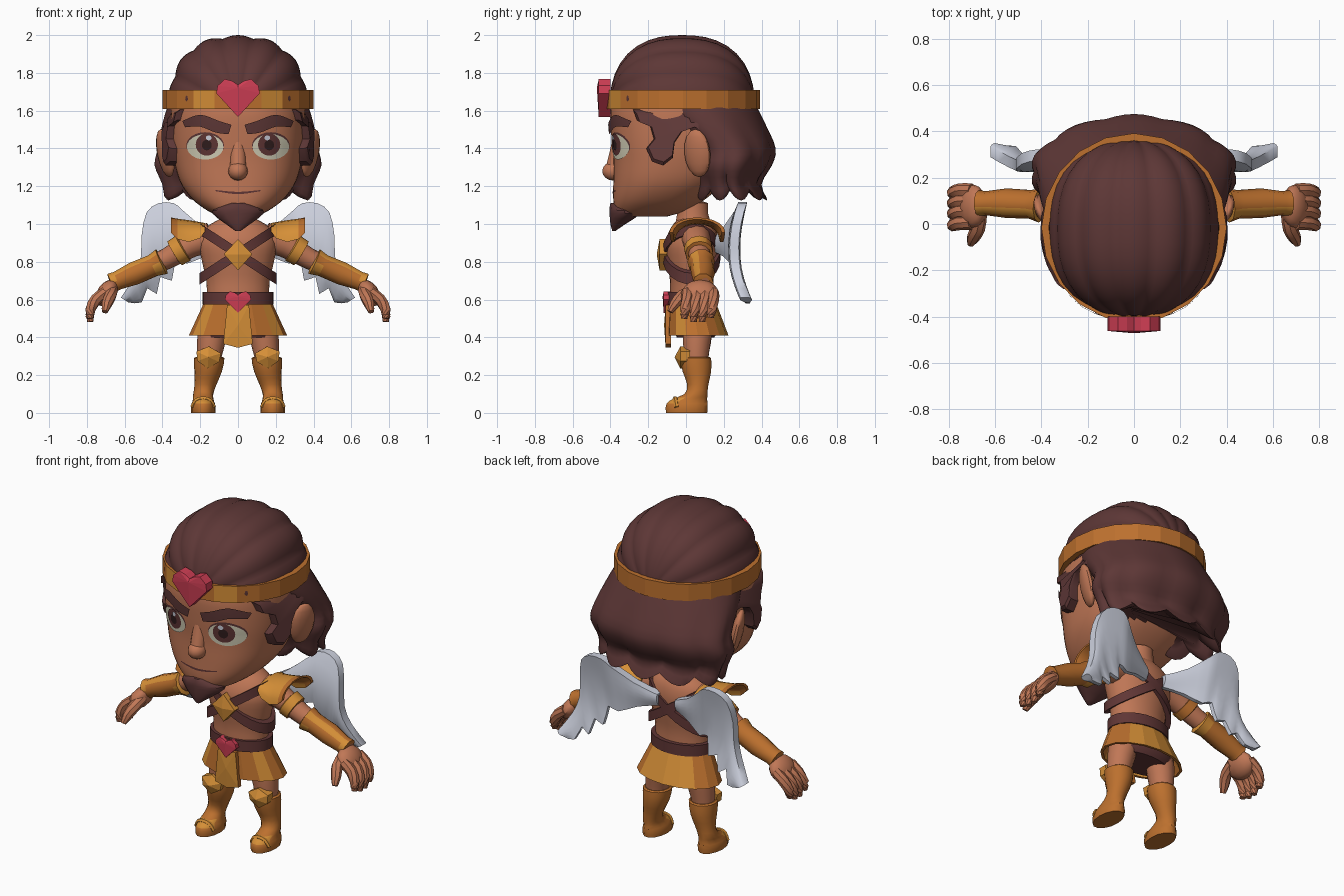
import bpy, bmesh, math
from math import sin, cos, pi, copysign
from mathutils import Vector, Euler
from mathutils.bvhtree import BVHTree

if "Cube" in bpy.data.objects:
    bpy.data.objects.remove(bpy.data.objects["Cube"])


def material(name, *rgb):
    lin = [((c / 255 + .055) / 1.055) ** 2.4 for c in rgb] + [1]
    m = bpy.data.materials.new(name)
    m.use_nodes = True
    m.diffuse_color = lin
    bsdf = m.node_tree.nodes["Principled BSDF"]
    bsdf.inputs["Base Color"].default_value = lin
    bsdf.inputs["Roughness"].default_value = .8
    return m


SKIN = material("skin", 192, 119, 86)
HAIR = material("dark hair", 93, 55, 54)
GOLD = material("light gold", 213, 143, 55)
BRONZE = material("deep gold", 188, 112, 46)
RED = material("heart red", 206, 62, 84)
LEATHER = material("leather", 96, 54, 53)
FEATHER = material("feather white", 205, 209, 222)
EYE = material("eye white", 210, 206, 182)
BLACK = material("pupil black", 48, 29, 29)


def make(name, rings, mats, mirror=False, cap=True, closed=True, flat=False, paint=None, angle=40):
    """Join successive rings of points into one mesh object; a one-point ring is a pole."""
    bm = bmesh.new()
    rows = [[bm.verts.new(p) for p in r] for r in rings]
    for a, b in zip(rows, rows[1:]):
        n = max(len(a), len(b))
        for i in range(n if closed else n - 1):
            j = (i + 1) % n
            if len(a) == 1:
                bm.faces.new((a[0], b[j], b[i]))
            elif len(b) == 1:
                bm.faces.new((a[i], a[j], b[0]))
            else:
                bm.faces.new((a[i], a[j], b[j], b[i]))
    if cap:
        for r in (rows[0], rows[-1]):
            if len(r) > 2:
                bm.faces.new(r)
    bmesh.ops.recalc_face_normals(bm, faces=bm.faces)
    if not closed and sum(f.normal.y for f in bm.faces) > 0:
        bmesh.ops.reverse_faces(bm, faces=bm.faces)
    for f in bm.faces:
        f.smooth = not flat
        if paint:
            f.material_index = int(paint(f))
    for e in bm.edges:
        e.smooth = e.calc_face_angle(0) < math.radians(angle)
    mesh = bpy.data.meshes.new(name)
    bm.to_mesh(mesh)
    tree = BVHTree.FromBMesh(bm)
    bm.free()
    for m in (mats if isinstance(mats, list) else [mats]):
        mesh.materials.append(m)
    ob = bpy.data.objects.new(name, mesh)
    bpy.context.collection.objects.link(ob)
    if mirror:
        ob.modifiers.new("mirror", "MIRROR")
    return tree


def spline(keys, steps):
    out = []
    for i in range(len(keys) - 1):
        quad = [keys[min(max(i + k, 0), len(keys) - 1)] for k in (-1, 0, 1, 2)]
        for s in range(steps):
            t = s / steps
            out.append([.5 * (2*b + (c-a)*t + (2*a-5*b+4*c-d)*t*t + (3*b-a-3*c+d)*t**3)
                        for a, b, c, d in zip(*quad)])
    return out + [list(keys[-1])]


def oval(z, rx, yf, yb, cx=0, n=24, power=2):
    pts = []
    for i in range(n):
        c, s = cos(2*pi*i/n), sin(2*pi*i/n)
        pts.append(Vector((cx + rx * copysign(abs(c)**(2/power), c),
                           (yf+yb)/2 + (yb-yf)/2 * copysign(abs(s)**(2/power), s), z)))
    return pts


def loft(name, keys, mats, n=24, power=2, steps=3, warp=None, **kw):
    rings = [oval(*k, n=n, power=power) for k in spline(keys, steps)]
    if warp:
        rings = [[warp(p, 2*pi*i/n) for i, p in enumerate(r)] for r in rings]
    return make(name, rings, mats, **kw)


def tube(name, keys, mat, n=10, steps=2, **kw):
    """Keys are x, y, z, radius along a path."""
    path = spline(keys, steps)
    rings = []
    for i, (x, y, z, r) in enumerate(path):
        a, b = path[max(i-1, 0)], path[min(i+1, len(path)-1)]
        q = (Vector(b[:3]) - Vector(a[:3])).to_track_quat('Z', 'Y')
        rings.append([Vector((x, y, z)) + q @ Vector((r*cos(2*pi*k/n), r*sin(2*pi*k/n), 0)) for k in range(n)])
    make(name, rings, mat, **kw)


def blob(name, center, size, mat, rot=(0, 0, 0), n=14, rows=8, **kw):
    e = Euler(rot).to_matrix()
    def pt(a, b):
        return Vector(center) + e @ Vector((size[0]*sin(a)*cos(b), size[1]*sin(a)*sin(b), size[2]*cos(a)))
    rings = [[pt(pi*r/rows, 2*pi*i/n) for i in range(n)] for r in range(1, rows)]
    make(name, [[pt(0, 0)]] + rings + [[pt(pi, 0)]], mat, **kw)


def band(name, z0, z1, rx, yf, yb, thick, mats, tilt=0, n=24, **kw):
    rings = []
    for z, t in ((z0, thick), (z0, 0), (z1, 0), (z1, thick), (z0, thick)):
        rings.append([p + Vector((0, 0, tilt * p.x)) for p in oval(z, rx - t, yf + t, yb - t, n=n)])
    make(name, rings, mats, cap=False, **kw)


def prism(name, outline, y_back, y_front, mat, peak=.01, **kw):
    """Outline in x, z raised towards the front with a faceted peak."""
    cx, cz = (sum(p[k] for p in outline) / len(outline) for k in (0, 1))
    rings = [[(x, y, z) for x, z in outline] for y in (y_back, y_front)]
    make(name, rings + [[(cx, y_front - peak, cz)]], mat, flat=True, **kw)


def both_sides(half):
    """Complete a half outline that starts and ends on the centre line."""
    return half + [(-x, z) for x, z in reversed(half) if x > 0]


# Head, ears, nose and neck
head = loft("head", [(1.04, .09, -.35, -.1), (1.07, .16, -.375, .0), (1.13, .24, -.385, .1),
                     (1.22, .305, -.385, .2), (1.34, .34, -.385, .27), (1.46, .355, -.395, .31),
                     (1.6, .355, -.4, .34), (1.7, .34, -.37, .33)], SKIN, n=40, power=2.4, steps=4)
blob("ears", (.385, .06, 1.375), (.033, .075, .13), SKIN, (0, .2, -.45), mirror=True)
blob("nose", (0, -.385, 1.28), (.052, .06, .05), SKIN)
tube("nose_bridge", [(0, -.36, 1.45, .03), (0, -.365, 1.37, .042), (0, -.385, 1.29, .042)], SKIN, n=14)
tube("neck", [(0, .035, 1.16, .085), (0, .035, 1.05, .085), (0, .04, .96, .11)], SKIN, n=14)


# Facial details laid onto the head
def decal(name, rows, mat, off, **kw):
    def stick(x, z):
        return head.ray_cast(Vector((x, -2, z)), Vector((0, 1, 0)))[0] - Vector((0, off, 0))
    make(name, [[stick(x, z) for x, z in r] for r in rows], mat, cap=False, closed=False, **kw)


def disc(name, cx, cz, rx, rz, mat, off):
    rows = [[(cx + s*rx*cos(pi*i/12), cz + s*rz*sin(pi*i/12)) for i in range(25)] for s in (1, .7, .4, .02)]
    decal(name, rows, mat, off, mirror=True)


def stripe(name, top, bottom, mat, off, **kw):
    decal(name, [[(p[0] + (q[0]-p[0])*t, p[1] + (q[1]-p[1])*t) for p, q in zip(spline(top, 4), spline(bottom, 4))]
                 for t in (0, .33, .67, 1)], mat, off, **kw)


disc("eye_rims", .174, 1.415, .1, .071, HAIR, .003)
disc("eye_whites", .174, 1.408, .097, .067, EYE, .006)
disc("irises", .165, 1.42, .059, .058, LEATHER, .009)
disc("pupils", .165, 1.418, .026, .028, BLACK, .012)
disc("eye_glints", .155, 1.456, .015, .013, FEATHER, .015)
stripe("eyebrows", [(.035, 1.525), (.1, 1.545), (.2, 1.578), (.295, 1.545)],
       [(.05, 1.475), (.12, 1.485), (.2, 1.515), (.28, 1.512)], HAIR, .014, mirror=True)
stripe("mouth", [(-.12, 1.18), (0, 1.17), (.12, 1.18)], [(-.12, 1.174), (0, 1.158), (.12, 1.174)], LEATHER, .004)

# Pointed beard
loft("beard", [(.962, .012, -.39, -.375), (1.0, .065, -.4, -.32), (1.055, .135, -.405, -.24),
               (1.085, .115, -.405, -.27), (1.11, .05, -.4, -.3)], HAIR, n=12, steps=2)


# Ridged hair cap
def cap_point(a, b):
    u = Vector((sin(a)*cos(b), -cos(a), sin(a)*sin(b)))
    k = sum(abs(c)**2.4 for c in u) ** (-1/2.4) * (1 - .04 * sin(a) * (1 - abs(sin(7*b))))
    return Vector((u.x*k*.37, u.y*k*.385 - .02, 1.61 + u.z*k*.39))


make("hair_cap", [[cap_point(pi*r/20, pi*i/56) for i in range(57)] for r in range(1, 20)],
     HAIR, angle=50)


# Wavy hair at the nape
def locks(p, a):
    low = min(max((1.6 - p.z) / .4, 0), 1)
    wave = abs(sin(5 * a))
    k = 1 - .07 * low * (1 - wave)
    return Vector((p.x*k, .2 + (p.y-.2)*k, p.z - .06*max(0, 1.27-p.z)/.14*(wave-.5)))


loft("back_hair", [(1.64, .365, -.25, .365), (1.53, .405, -.16, .42), (1.4, .435, -.02, .475),
                   (1.31, .455, -.01, .455), (1.22, .415, .03, .4), (1.15, .39, .04, .43),
                   (1.2, .29, .1, .34)], HAIR, n=60, power=1.9, warp=locks, angle=55)

# Curled side locks, following the curve of the head
side = [(-.28, 1.605), (-.26, 1.55), (-.19, 1.52), (-.17, 1.45), (-.21, 1.4), (-.18, 1.33), (-.12, 1.31),
        (-.07, 1.35), (-.06, 1.43), (-.02, 1.49), (.06, 1.52), (.16, 1.48), (.16, 1.605)]
make("side_locks", [[(k * math.sqrt(1 - ((y + .03) / .4)**2), y, z) for y, z in side]
                    for k in (.3, .392)]
     + [[(.405 * math.sqrt(1 - ((y*.9 + .02) / .4)**2), y*.9 - .01, 1.46 + (z-1.46)*.88) for y, z in side]],
     HAIR, mirror=True)

# Headband and heart gem
band("headband", 1.61, 1.71, .4, -.425, .392, .032, [BRONZE, GOLD], n=20, flat=True,
     paint=lambda f: f.normal.y < -.3 and .25 < abs(f.normal.x) < .6)
heart = both_sides([(0, -.095), (.115, .03), (.108, .07), (.07, .105), (.03, .095), (0, .075)])
prism("headband_heart", [(x, z + 1.662) for x, z in heart], -.4, -.462, RED)
prism("belt_heart", [(x * .6, z * .57 + .583) for x, z in heart], -.08, -.118, RED, .006)

# Torso, crossed straps and belt
loft("torso", [(.5, .165, -.08, .15), (.6, .165, -.085, .145), (.7, .168, -.085, .145), (.8, .19, -.1, .16),
               (.9, .205, -.11, .17), (.98, .17, -.08, .155), (1.03, .09, -.04, .12)], SKIN)
for label, tilt in (("left", .65), ("right", -.65)):
    band(label + "_strap", .812, .872, .203, -.122, .182, .03, LEATHER, tilt)
prism("chest_diamond", both_sides([(0, .755), (.075, .84), (0, .92)]), -.1, -.14, GOLD, .015)
band("belt", .575, .64, .188, -.1, .168, .03, LEATHER)

# Skirt with front flap, overlapping panels and shorts beneath
loft("skirt", [(.58, .182, -.09, .16), (.41, .26, -.1, .225), (.41, .245, -.085, .21), (.5, .2, -.07, .17)],
     [BRONZE, GOLD], n=16, steps=1, flat=True,
     paint=lambda f: f.normal.y < -.3 and .5 < abs(f.normal.x) < .75 or f.normal.y > .75)
prism("skirt_flap", both_sides([(0, .345), (.078, .365), (.058, .57), (0, .57)]), -.08, -.108, [GOLD, BRONZE], .008,
      paint=lambda f: f.normal.y > -.5)
loft("shorts", [(.4, .19, -.05, .15), (.45, .21, -.06, .17), (.54, .17, -.06, .14)], LEATHER)

# Legs, boots and knee guards
tube("thighs", [(.125, .06, .46, .08), (.135, .06, .42, .08), (.15, .055, .32, .068), (.155, .055, .25, .06)],
     SKIN, n=14, mirror=True)
loft("boots", [(0, .064, -.108, .115, .184), (.035, .066, -.11, .118, .184), (.065, .056, -.09, .115, .184),
               (.1, .053, -.01, .115, .184), (.15, .058, .005, .12, .172), (.22, .073, -.02, .135, .158),
               (.29, .08, -.03, .135, .152), (.295, .06, -.01, .12, .152)],
     [BRONZE, GOLD], n=14, steps=2, mirror=True,
     paint=lambda f: f.normal.z > .4 and f.calc_center_median().y < -.03)
prism("knee_guards", [(.16, .235), (.215, .275), (.22, .325), (.155, .352), (.09, .315), (.1, .27)],
      .02, -.03, GOLD, .03, mirror=True)
tube("toe_straps", [(.127, -.05, .03, .012), (.15, -.055, .065, .014), (.185, -.057, .075, .014),
                    (.22, -.055, .065, .014), (.242, -.05, .03, .012)], GOLD, n=6, mirror=True)

# Arms, armlets and bracers
tube("arms", [(.14, .05, .93, .08), (.25, .06, .89, .068), (.37, .075, .82, .056), (.52, .09, .75, .05),
              (.67, .09, .68, .042)], SKIN, n=12, mirror=True)
tube("armlets", [(.285, .065, .875, .055), (.29, .065, .872, .077), (.335, .07, .845, .074),
                 (.34, .07, .842, .05)], [BRONZE, GOLD], n=12, steps=1, mirror=True,
     paint=lambda f: f.normal.y < -.2 or f.normal.z > .6)
tube("bracers", [(.4, .08, .803, .05), (.405, .08, .8, .074), (.45, .085, .78, .062), (.55, .09, .738, .064),
                 (.64, .09, .7, .052), (.67, .09, .687, .056), (.672, .09, .686, .04)],
     [BRONZE, GOLD], n=10, steps=1, mirror=True,
     paint=lambda f: f.normal.y < -.2 and f.normal.z > .3 or f.calc_center_median().x < .43)


# Pauldrons flaring over the shoulders
def arch(x, r, base, top):
    angles = [pi * k / 10 for k in range(11)]
    return [Vector((x, .06 + r*s*cos(a), base + (top-base)*s*sin(a)))
            for s, row in ((1, angles), (.87, angles[::-1])) for a in row]


make("pauldrons", [arch(.175, .125, .96, 1.005), arch(.2, .132, .925, 1.01), arch(.26, .138, .905, 1.02),
                   arch(.32, .142, .92, 1.028), arch(.355, .148, .955, 1.035)],
     [GOLD, BRONZE], mirror=True, paint=lambda f: f.calc_center_median().x > .325 or f.normal.z < -.3)

# Hands
blob("palms", (.695, .075, .635), (.05, .095, .078), SKIN, (0, -.6, 0), mirror=True)
for i, (y, tip) in enumerate(((.005, .5), (.055, .482), (.1, .482), (.145, .505))):
    tube("finger_%d" % (i + 1), [(.7, y, .64, .03), (.752, y, .6, .031), (.782, y - .01, .545, .028),
                                 (.782, y - .015, tip, .018)], SKIN, n=8, mirror=True)
tube("thumbs", [(.665, .04, .65, .03), (.675, -.02, .62, .032), (.695, -.06, .575, .028),
                (.705, -.085, .535, .016)], SKIN, n=8, mirror=True)

# Feathered wings: leading edge x, z paired with trailing edge x, z
spans = [(.06, .92, .06, .85), (.18, .98, .17, .83), (.29, 1.07, .27, .79), (.34, 1.11, .33, .81),
         (.42, 1.11, .35, .7), (.485, 1.06, .41, .72), (.51, .94, .43, .63), (.515, .82, .48, .66),
         (.55, .72, .51, .585), (.62, .61, .58, .585)]
rows = []
for ax, az, bx, bz in spline(spans, 2):
    ring = []
    for face, ks in ((-1, range(7)), (1, range(6, -1, -1))):
        for k in ks:
            t = k / 6
            x, z = ax + (bx-ax)*t, az + (bz-az)*t
            y = .16 + .095 * min(1, (x-.05)/.25) + .75 * (z-.87)**2 + .05 * max(0, .75-z)
            ring.append((x, y + face * (.012 + .02 * sin(pi * (t*.8 + .2))), z))
    rows.append(ring)
make("wings", rows, FEATHER, mirror=True, angle=60)
